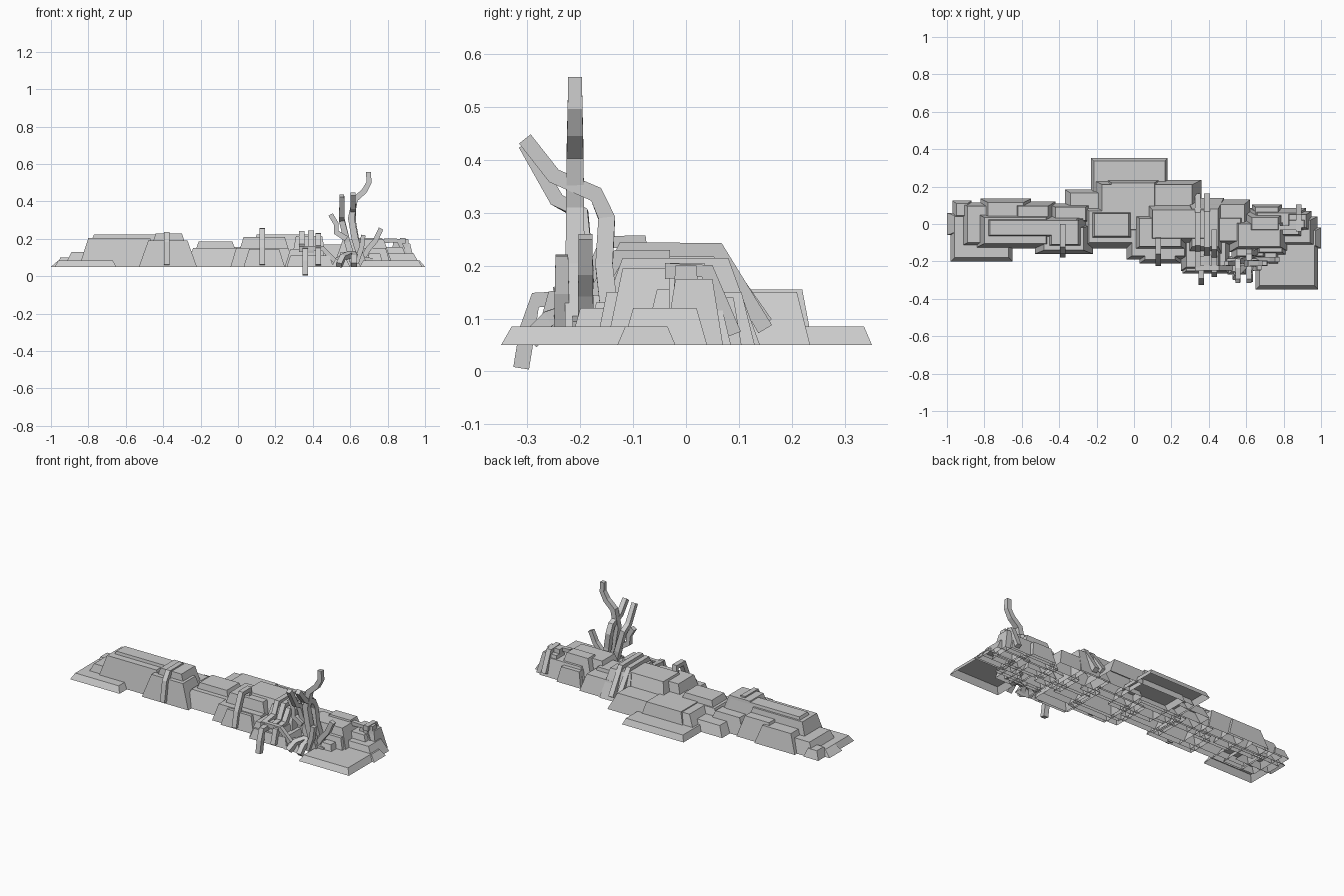
import bpy, bmesh
from mathutils import Vector

BASE = 0.05


def mesh_object(name, verts, faces):
    me = bpy.data.meshes.new(name)
    me.from_pydata(verts, [], faces)
    bm = bmesh.new()
    bm.from_mesh(me)
    bmesh.ops.recalc_face_normals(bm, faces=bm.faces)
    bm.to_mesh(me)
    bm.free()
    ob = bpy.data.objects.new(name, me)
    bpy.context.collection.objects.link(ob)
    return ob


def rock(name, x0, x1, y0, y1, top, inset_x, inset_y):
    """Tapered block, open underneath."""
    a, b = inset_x, inset_y
    v = [(x0, y0, BASE), (x1, y0, BASE), (x1, y1, BASE), (x0, y1, BASE),
         (x0 + a, y0 + b, top), (x1 - a, y0 + b, top), (x1 - a, y1 - b, top), (x0 + a, y1 - b, top)]
    f = [(4, 5, 6, 7)] + [(i, (i + 1) % 4, (i + 1) % 4 + 4, i + 4) for i in range(4)]
    mesh_object(name, v, f)


def limb(name, pts, w=0.030, w_end=None, ref=(1, 0, 0)):
    """Square-section bar swept along a bent path."""
    pts = [Vector(p) for p in pts]
    n = len(pts)
    w_end = w_end or w
    verts, faces = [], []
    for i, p in enumerate(pts):
        t = (pts[min(i + 1, n - 1)] - pts[max(i - 1, 0)]).normalized()
        side = Vector(ref)
        side = (side - t * side.dot(t)).normalized()
        up = t.cross(side)
        h = (w + (w_end - w) * i / (n - 1)) / 2
        verts += [p + side * h * s + up * h * u for s, u in ((-1, -1), (1, -1), (1, 1), (-1, 1))]
    for i in range(n - 1):
        k = 4 * i
        faces += [(k + j, k + (j + 1) % 4, k + 4 + (j + 1) % 4, k + 4 + j) for j in range(4)]
    faces += [(0, 1, 2, 3), (4 * n - 4, 4 * n - 3, 4 * n - 2, 4 * n - 1)]
    mesh_object(name, verts, faces)


# rows: x0, x1, y0, y1, top height, inset x, inset y
left_ridge = [
    (-0.98, -0.65, -0.20, 0.03, 0.085, 0.02, 0.02),
    (-1.00, -0.75, -0.06, 0.06, 0.085, 0.04, 0.015),
    (-0.97, -0.87, 0.03, 0.125, 0.10, 0.02, 0.015),
    (-0.93, -0.72, -0.12, 0.115, 0.13, 0.04, 0.02),
    (-0.85, -0.42, -0.13, 0.06, 0.205, 0.05, 0.025),
    (-0.82, -0.55, 0.00, 0.135, 0.16, 0.04, 0.02),
    (-0.66, -0.42, -0.02, 0.12, 0.175, 0.04, 0.025),
    (-0.84, -0.25, -0.09, 0.05, 0.222, 0.07, 0.03),
    (-0.53, -0.22, -0.16, 0.00, 0.19, 0.05, 0.02),
    (-0.50, -0.24, -0.13, 0.04, 0.228, 0.06, 0.02),
    (-0.46, -0.22, 0.00, 0.11, 0.15, 0.04, 0.02),
    (-0.37, -0.15, 0.00, 0.185, 0.11, 0.03, 0.02),
]
middle_ridge = [
    (-0.23, 0.18, 0.05, 0.352, 0.085, 0.015, 0.015),
    (-0.22, 0.36, -0.02, 0.235, 0.15, 0.05, 0.025),
    (-0.15, 0.14, -0.05, 0.24, 0.155, 0.03, 0.02),
    (-0.28, 0.05, -0.13, 0.10, 0.15, 0.04, 0.03),
    (-0.26, 0.02, -0.09, 0.08, 0.185, 0.05, 0.025),
    (-0.04, 0.30, -0.19, 0.05, 0.15, 0.03, 0.02),
    (-0.02, 0.30, -0.15, 0.06, 0.21, 0.05, 0.03),
    (0.05, 0.45, -0.13, 0.13, 0.222, 0.05, 0.055),
    (0.03, 0.25, -0.21, 0.00, 0.145, 0.03, 0.02),
    (0.25, 0.48, -0.25, 0.02, 0.145, 0.03, 0.02),
    (0.26, 0.51, -0.265, -0.05, 0.11, 0.02, 0.015),
    (0.28, 0.48, -0.18, 0.14, 0.215, 0.03, 0.06),
    (0.30, 0.62, -0.07, 0.13, 0.15, 0.03, 0.025),
]
right_ridge = [
    (0.65, 0.985, -0.35, -0.08, 0.085, 0.02, 0.02),
    (0.80, 1.00, -0.13, -0.02, 0.085, 0.03, 0.015),
    (0.42, 0.60, -0.11, 0.05, 0.17, 0.03, 0.02),
    (0.51, 0.83, -0.15, 0.03, 0.195, 0.05, 0.03),
    (0.52, 0.72, -0.19, -0.02, 0.13, 0.03, 0.02),
    (0.58, 0.82, -0.06, 0.065, 0.205, 0.05, 0.03),
    (0.62, 0.92, -0.08, 0.085, 0.155, 0.04, 0.025),
    (0.63, 0.79, 0.02, 0.105, 0.14, 0.02, 0.015),
    (0.80, 0.95, -0.04, 0.07, 0.175, 0.03, 0.02),
    (0.82, 0.92, -0.03, 0.03, 0.20, 0.01, 0.01),
    (0.75, 0.98, -0.12, 0.04, 0.12, 0.04, 0.02),
    (0.64, 0.82, -0.17, -0.08, 0.15, 0.03, 0.02),
    (0.68, 0.78, -0.22, -0.12, 0.12, 0.02, 0.02),
    (0.50, 0.60, -0.27, -0.17, 0.09, 0.02, 0.015),
]
for group, rows in (("left", left_ridge), ("middle", middle_ridge), ("right", right_ridge)):
    for i, row in enumerate(rows):
        rock(f"{group}_rock_{i + 1}", *row)

# roots draped over the ridge
for i, (x, path) in enumerate((
    (-0.38, ((0.00, 0.222), (-0.12, 0.222), (-0.145, 0.18), (-0.165, 0.06))),
    (0.13, ((-0.085, 0.20), (-0.085, 0.245), (-0.15, 0.245), (-0.19, 0.15), (-0.21, 0.06))),
    (0.34, ((0.15, 0.09), (0.055, 0.228), (-0.11, 0.228), (-0.14, 0.16), (-0.25, 0.145))),
    (0.39, ((0.15, 0.08), (0.06, 0.23), (-0.12, 0.23), (-0.16, 0.15), (-0.24, 0.14))),
    (0.36, ((-0.17, 0.14), (-0.285, 0.135), (-0.30, 0.08), (-0.312, 0.006))),
    (0.43, ((-0.03, 0.215), (-0.13, 0.215), (-0.17, 0.15), (-0.25, 0.14), (-0.27, 0.06))),
)):
    limb(f"draped_root_{i + 1}", [(x, y, z) for y, z in path])

# roots crossing sideways and at the foot of the tree
limb("cross_root_1", [(0.33, -0.235, 0.15), (0.45, -0.235, 0.15), (0.52, -0.235, 0.08)], 0.025, ref=(0, 1, 0))
limb("cross_root_2", [(0.50, -0.20, 0.07), (0.58, -0.20, 0.11), (0.72, -0.20, 0.08)], 0.03, ref=(0, 1, 0))
limb("cross_root_3", [(0.78, -0.02, 0.19), (0.86, -0.02, 0.19), (0.91, -0.02, 0.08)], 0.025, ref=(0, 1, 0))
limb("foot_root_1", [(0.61, -0.20, 0.12), (0.56, -0.25, 0.10), (0.54, -0.29, 0.06)], 0.03)
limb("foot_root_2", [(0.63, -0.20, 0.12), (0.62, -0.26, 0.10), (0.62, -0.30, 0.06)], 0.03)
limb("foot_root_3", [(0.88, 0.09, 0.07), (0.88, 0.04, 0.19), (0.88, -0.04, 0.19)], 0.03)

# dead tree
limb("main_trunk", [(0.67, -0.21, 0.06), (0.625, -0.21, 0.20), (0.605, -0.21, 0.31), (0.625, -0.21, 0.41),
                    (0.675, -0.21, 0.455), (0.70, -0.21, 0.50), (0.698, -0.21, 0.557)], 0.038, 0.026, (0, 1, 0))
limb("rear_trunk", [(0.66, -0.14, 0.07), (0.63, -0.155, 0.20), (0.615, -0.15, 0.29), (0.615, -0.17, 0.335),
                    (0.615, -0.25, 0.37), (0.615, -0.305, 0.44)], 0.034, 0.028)
limb("left_trunk", [(0.62, -0.20, 0.06), (0.585, -0.19, 0.18), (0.555, -0.20, 0.30),
                    (0.555, -0.245, 0.325), (0.555, -0.305, 0.43)], 0.034, 0.026)
limb("left_branch", [(0.58, -0.21, 0.20), (0.525, -0.21, 0.235), (0.525, -0.21, 0.28), (0.495, -0.21, 0.33)],
     0.03, 0.026, (0, 1, 0))
limb("right_branch", [(0.65, -0.19, 0.07), (0.70, -0.19, 0.15), (0.735, -0.19, 0.19), (0.765, -0.19, 0.255)],
     0.03, 0.026, (0, 1, 0))
limb("low_branch", [(0.63, -0.235, 0.07), (0.66, -0.235, 0.15), (0.67, -0.235, 0.22)], 0.03, 0.024, (0, 1, 0))
